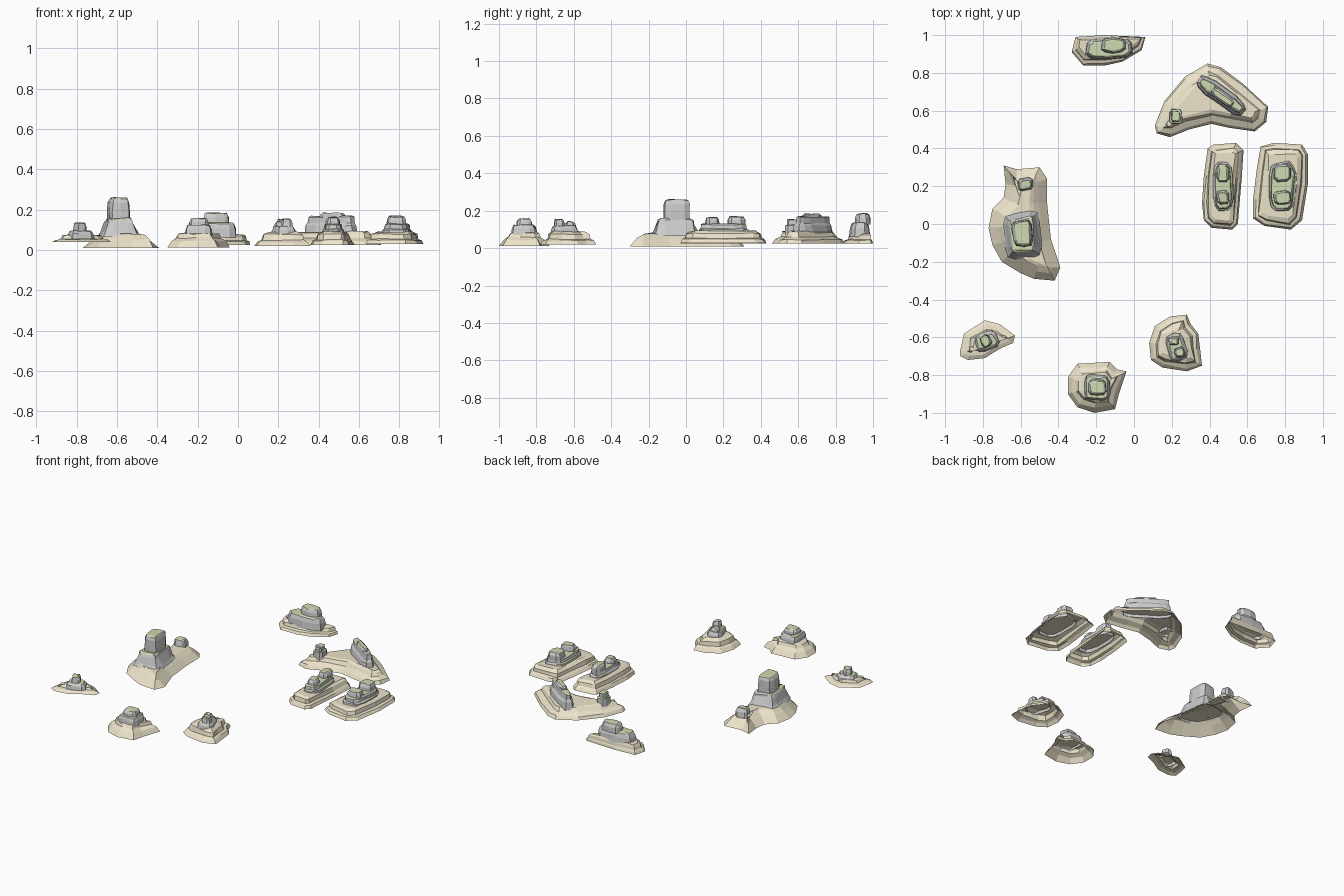
import bpy, bmesh, math, random
from mathutils import Vector

if "Cube" in bpy.data.objects:
    bpy.data.objects.remove(bpy.data.objects["Cube"])

random.seed(4)

def material(name, rgb):
    m = bpy.data.materials.new(name)
    m.diffuse_color = (*rgb, 1)
    m.use_nodes = True
    m.node_tree.nodes["Principled BSDF"].inputs["Base Color"].default_value = m.diffuse_color
    return m

SAND = material("sand", (0.84, 0.77, 0.59))
ROCK = material("stone", (0.58, 0.58, 0.60))
GRASS = material("grass", (0.62, 0.71, 0.44))

def inset(pts, d, shift=(0, 0)):
    """Move an anticlockwise outline inwards by d along its corner normals."""
    out = []
    for i, p in enumerate(pts):
        a, b = (p - pts[i - 1]).normalized(), (pts[(i + 1) % len(pts)] - p).normalized()
        t = (a + b).normalized()
        out.append(p + d * (Vector((-t.y, t.x)) + Vector(shift)))
    return out

def loft(name, pts, profile, mats, jitter=0.004, shift=(0, 0)):
    """Stack inset rings of an outline; open underneath, flat tops grassed on rock."""
    pts = [Vector(p) for p in pts]
    if sum(pts[i - 1].cross(p) for i, p in enumerate(pts)) < 0:
        pts.reverse()
    bm = bmesh.new()
    rings = []
    for k, (d, z) in enumerate(profile):
        j = jitter if k else 0
        rings.append([bm.verts.new((p.x + random.uniform(-j, j), p.y + random.uniform(-j, j),
                                    z + random.uniform(-j, j))) for p in inset(pts, d, shift)])
    n = len(pts)
    for lo, hi in zip(rings, rings[1:]):
        for i in range(n):
            bm.faces.new((lo[i], lo[(i + 1) % n], hi[(i + 1) % n], hi[i]))
    bm.faces.new(rings[-1])
    bm.normal_update()
    if len(mats) > 1:
        for f in bm.faces:
            f.material_index = int(f.normal.z > 0.8)
    me = bpy.data.meshes.new(name)
    bm.to_mesh(me)
    bm.free()
    for m in mats:
        me.materials.append(m)
    bpy.context.collection.objects.link(bpy.data.objects.new(name, me))

def rock(name, c, rx, ry, profile, rot=0, n=10, jitter=0.003):
    """Boulder on a rounded-box outline."""
    pts, r = [], math.radians(rot)
    for i in range(n):
        a = 2 * math.pi * (i + 0.5) / n
        ca, sa = math.cos(a), math.sin(a)
        k = random.uniform(0.93, 1.05)
        x = rx * k * math.copysign(abs(ca) ** 0.6, ca)
        y = ry * k * math.copysign(abs(sa) ** 0.6, sa)
        pts.append((c[0] + x * math.cos(r) - y * math.sin(r), c[1] + x * math.sin(r) + y * math.cos(r)))
    loft(name, pts, profile, (ROCK, GRASS), jitter)

def block(z0, z1, bevel=0.012):
    """Profile of a short boulder with a chamfered top."""
    return [(0, z0), (bevel * .3, z0 + (z1 - z0) * .6), (bevel, z1 - .004), (bevel * 1.5, z1)]

def strata(z0, z1, w):
    """Stepped profile of a layered sand bank."""
    h = z1 - z0
    return [(0, z0), (w * .2, z0 + h * .3), (w * .5, z0 + h * .42), (w * .6, z0 + h * .8), (w, z1)]

# north island
loft("north_sand", [(-.33, .91), (-.31, .99), (-.16, 1), (.06, .99), (.04, .92), (-.06, .86), (-.15, .84), (-.27, .84)],
     strata(.025, .08, .04), [SAND], .003, (0, .4))
rock("north_ledge", (-.13, .93), .13, .06, block(.06, .135, .015))
rock("north_block", (-.11, .945), .065, .042, block(.125, .185))

# crescent island
loft("crescent_sand", [(.11, .52), (.16, .65), (.27, .78), (.39, .85), (.46, .83), (.58, .74), (.71, .62), (.70, .54),
                       (.64, .49), (.50, .51), (.41, .53), (.29, .50), (.19, .46), (.12, .48)],
     [(0, .025), (.012, .045), (.045, .06), (.06, .082), (.075, .09)], [SAND])
rock("crescent_ridge", (.46, .68), .15, .05, [(0, .07), (.008, .12), (.018, .135), (.022, .165), (.032, .17)], -37, 12)
rock("crescent_ridge_top", (.47, .67), .07, .025, block(.16, .185, .008), -37, 8)
rock("crescent_stub", (.22, .57), .038, .042, [(0, .07), (.004, .12), (.012, .125), (.014, .15), (.02, .155)], 0, 8)

# twin long islands
loft("inner_bank", [(.39, .40), (.42, .42), (.54, .43), (.58, .39), (.57, .24), (.55, 0), (.52, -.03), (.41, -.02),
                    (.37, .02), (.36, .11), (.37, .26)], strata(.025, .09, .05), [SAND])
loft("outer_bank", [(.67, .41), (.74, .43), (.89, .42), (.92, .37), (.92, .21), (.89, .02), (.83, -.03), (.69, -.01),
                    (.63, .03), (.63, .13), (.65, .29)], strata(.03, .09, .06), [SAND])
for name, x, w, top in (("inner", .47, .06, .16), ("outer", .785, .08, .165)):
    rock(name + "_ledge", (x, .2), w, .135, [(0, .07), (.006, .1), (.014, .105), (.018, .125), (.026, .13)], 0, 12)
    rock(name + "_north_block", (x, .27), w * .6, .05, block(.12, top + .005, .01), 0, 8)
    rock(name + "_south_block", (x, .14), w * .6, .04, block(.12, top, .01), 8, 8)

# large western island with tower
loft("west_sand", [(-.69, .31), (-.62, .29), (-.50, .30), (-.46, .24), (-.46, .11), (-.44, -.08), (-.39, -.23),
                   (-.42, -.30), (-.53, -.29), (-.60, -.26), (-.70, -.20), (-.75, -.11), (-.77, -.02), (-.75, .08),
                   (-.69, .14), (-.68, .21)], [(0, .01), (.045, .05), (.075, .075), (.09, .08)], [SAND], .005)
rock("west_crag", (-.59, -.06), .105, .135, [(0, .065), (.015, .09), (.035, .135), (.04, .15), (.052, .157)], 4, 12, .005)
rock("west_tower", (-.59, -.05), .056, .075, [(0, .14), (0, .19), (.003, .235), (.012, .255), (.02, .26)], 6, 10)
rock("west_stub", (-.575, .21), .045, .036, block(.065, .125, .012), 10, 8)

# low south-west islet
loft("islet_sand", [(-.92, -.67), (-.90, -.58), (-.79, -.51), (-.71, -.53), (-.63, -.59), (-.64, -.63), (-.71, -.66),
                    (-.79, -.71), (-.88, -.72), (-.92, -.70)],
     [(0, .04), (.02, .05), (.045, .056), (.055, .07), (.065, .074)], [SAND])
rock("islet_ledge", (-.78, -.62), .065, .05, block(.055, .095, .014), 20, 9)
rock("islet_block", (-.785, -.62), .03, .035, block(.085, .135, .008), 30, 7)

# south island
loft("south_sand", [(-.35, -.81), (-.30, -.74), (-.13, -.73), (-.09, -.77), (-.04, -.78), (-.08, -.90), (-.10, -.98),
                    (-.21, -1), (-.30, -.97), (-.35, -.90)],
     [(0, .012), (.025, .045), (.05, .06), (.06, .08), (.075, .085)], [SAND])
rock("south_ledge", (-.195, -.865), .072, .072, block(.07, .125, .014), 0, 12)
rock("south_cap", (-.195, -.865), .05, .045, block(.115, .157), 0, 10)

# south-east island
loft("southeast_sand", [(.08, -.63), (.11, -.54), (.19, -.49), (.28, -.48), (.30, -.53), (.34, -.58), (.35, -.66),
                        (.36, -.75), (.28, -.78), (.15, -.76), (.09, -.72)], strata(.02, .09, .075), [SAND])
rock("southeast_ledge", (.225, -.65), .055, .075, block(.07, .12, .014), 15, 10)
rock("southeast_block", (.24, -.68), .03, .03, block(.11, .155, .008), 10, 7)
rock("southeast_knob", (.21, -.62), .028, .025, block(.11, .142, .008), 0, 7)
